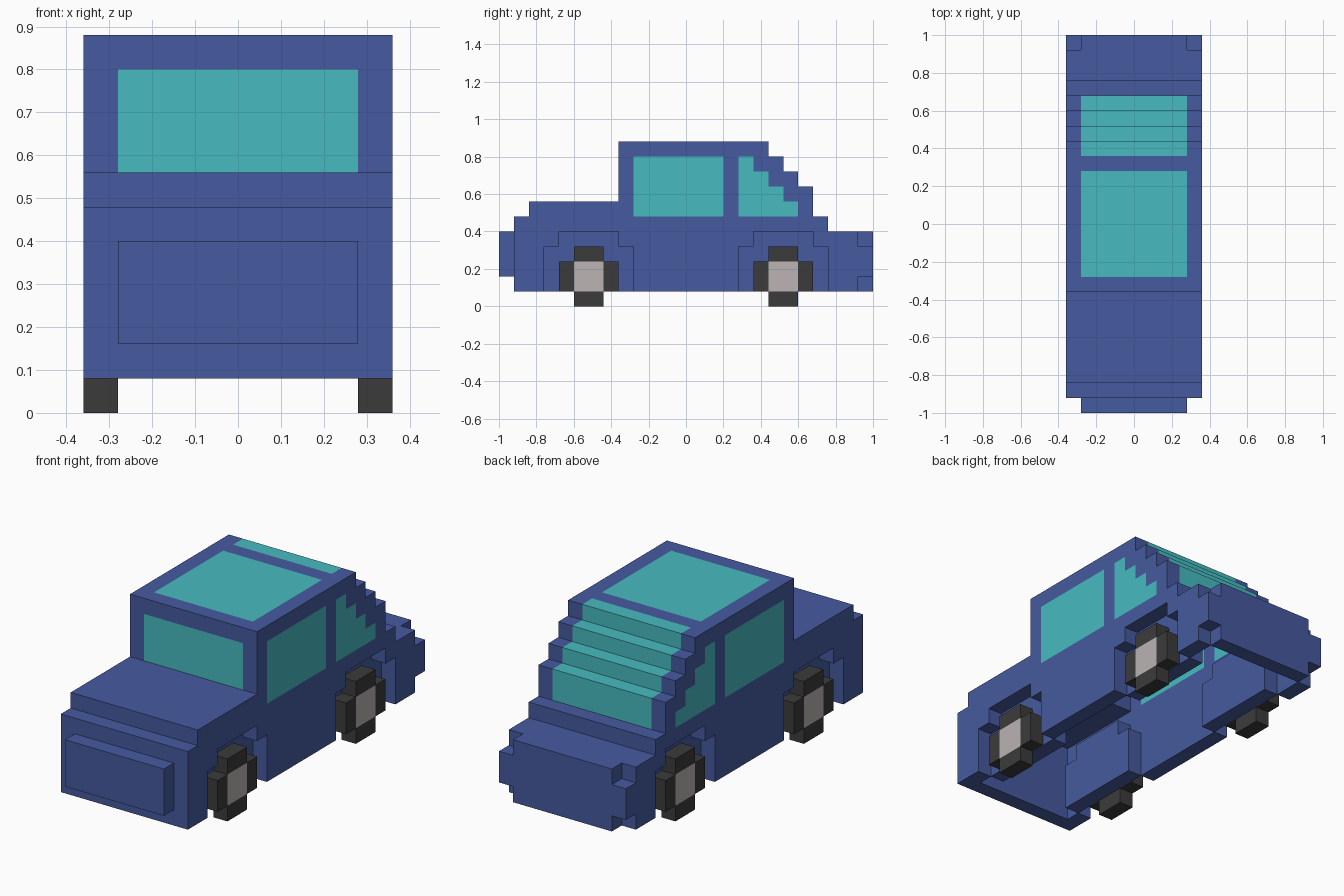
import bpy
import bmesh
from itertools import product

cube = bpy.data.objects.get("Cube")
if cube:
    bpy.data.objects.remove(cube, do_unlink=True)

U = 0.08                       # block size
ORIGIN = (-0.36, -1.0, 0.0)    # corner of block (0, 0, 0)
LEFT, RIGHT = 8, 0             # outermost block columns across the width


def material(name, rgb):
    m = bpy.data.materials.new(name)
    m.use_nodes = True
    m.diffuse_color = (*rgb, 1)
    bsdf = next(n for n in m.node_tree.nodes if n.type == 'BSDF_PRINCIPLED')
    bsdf.inputs["Base Color"].default_value = (*rgb, 1)
    bsdf.inputs["Roughness"].default_value = 0.8
    return m


BLUE = material("body_blue", (0.061, 0.102, 0.347))
GLASS = material("glass_teal", (0.063, 0.497, 0.527))
RUBBER = material("tyre_black", (0.044, 0.044, 0.044))
METAL = material("hub_grey", (0.497, 0.451, 0.451))


def box(x0, x1, y0, y1, z0, z1):
    """Set of blocks in half-open index ranges."""
    return set(product(range(x0, x1), range(y0, y1), range(z0, z1)))


def step(c, axis, d):
    n = list(c)
    n[axis] += d
    return tuple(n)


# Body silhouette: (first y, end y) for each layer of blocks, bottom to top
LAYERS = [(1, 25)] * 4 + [(1, 22), (2, 21), (8, 21), (8, 20), (8, 19), (8, 18)]
solid = set()
for k, (y0, y1) in enumerate(LAYERS, start=1):
    solid |= box(0, 9, y0, y1, k, k + 1)

# Notched corners of the rear bumper, and stepped wheel arches
for x in (LEFT, RIGHT):
    for z in (1, 4):
        solid -= box(x, x + 1, 24, 25, z, z + 1)
    for y in (3, 16):
        solid -= box(x, x + 1, y, y + 6, 1, 4)
        solid -= box(x, x + 1, y + 1, y + 5, 4, 5)

# Hollow the body, one block thick and open underneath
SIDES = [(0, 1), (0, -1), (1, 1), (1, -1), (2, 1)]
shell = {c for c in solid if any(step(c, a, d) not in solid for a, d in SIDES)}

parts = {}

# Windows are blocks taken out of the shell
windows = {
    "windscreen": box(1, 8, 8, 9, 7, 10),
    "roof_window": box(1, 8, 9, 16, 10, 11),
    "rear_window": box(1, 8, 17, 21, 6, 11),
}
for side, x in (("left", LEFT), ("right", RIGHT)):
    windows[side + "_front_window"] = box(x, x + 1, 9, 15, 6, 10)
    stair = set()
    for k in range(4):
        stair |= box(x, x + 1, 16, 20 - k, 6 + k, 7 + k)
    windows[side + "_rear_window"] = stair
for name, cells in windows.items():
    parts[name] = (cells & shell, GLASS)
    shell = shell - cells
parts["body_shell"] = (shell, BLUE)
parts["front_bumper"] = (box(1, 8, 0, 1, 2, 5), BLUE)

# Wheels: cross-shaped tyres around square hubs
for side, x in (("left", LEFT), ("right", RIGHT)):
    for end, y in (("front", 4), ("rear", 17)):
        hub = box(x, x + 1, y + 1, y + 3, 1, 3)
        tyre = box(x, x + 1, y, y + 4, 1, 3) | box(x, x + 1, y + 1, y + 3, 0, 4)
        parts[f"{end}_{side}_tyre"] = (tyre - hub, RUBBER)
        parts[f"{end}_{side}_hub"] = (hub, METAL)

everything = set().union(*(cells for cells, _ in parts.values()))


def build(name, cells, mat):
    """Skin the exposed sides of the blocks and merge flat areas."""
    bm = bmesh.new()
    verts = {}

    def vert(p):
        if p not in verts:
            verts[p] = bm.verts.new([o + U * i for o, i in zip(ORIGIN, p)])
        return verts[p]

    for c in sorted(cells):
        for a, d in product(range(3), (1, -1)):
            if step(c, a, d) in everything:
                continue
            base = step(c, a, 1) if d > 0 else c
            b, e = (a + 1) % 3, (a + 2) % 3
            quad = [base, step(base, b, 1), step(step(base, b, 1), e, 1), step(base, e, 1)]
            bm.faces.new([vert(p) for p in quad[::d]])
    bmesh.ops.dissolve_limit(bm, angle_limit=0.01, verts=bm.verts[:], edges=bm.edges[:])
    mesh = bpy.data.meshes.new(name)
    bm.to_mesh(mesh)
    bm.free()
    mesh.materials.append(mat)
    bpy.context.scene.collection.objects.link(bpy.data.objects.new(name, mesh))


for part, (cells, mat) in parts.items():
    build(part, cells, mat)
